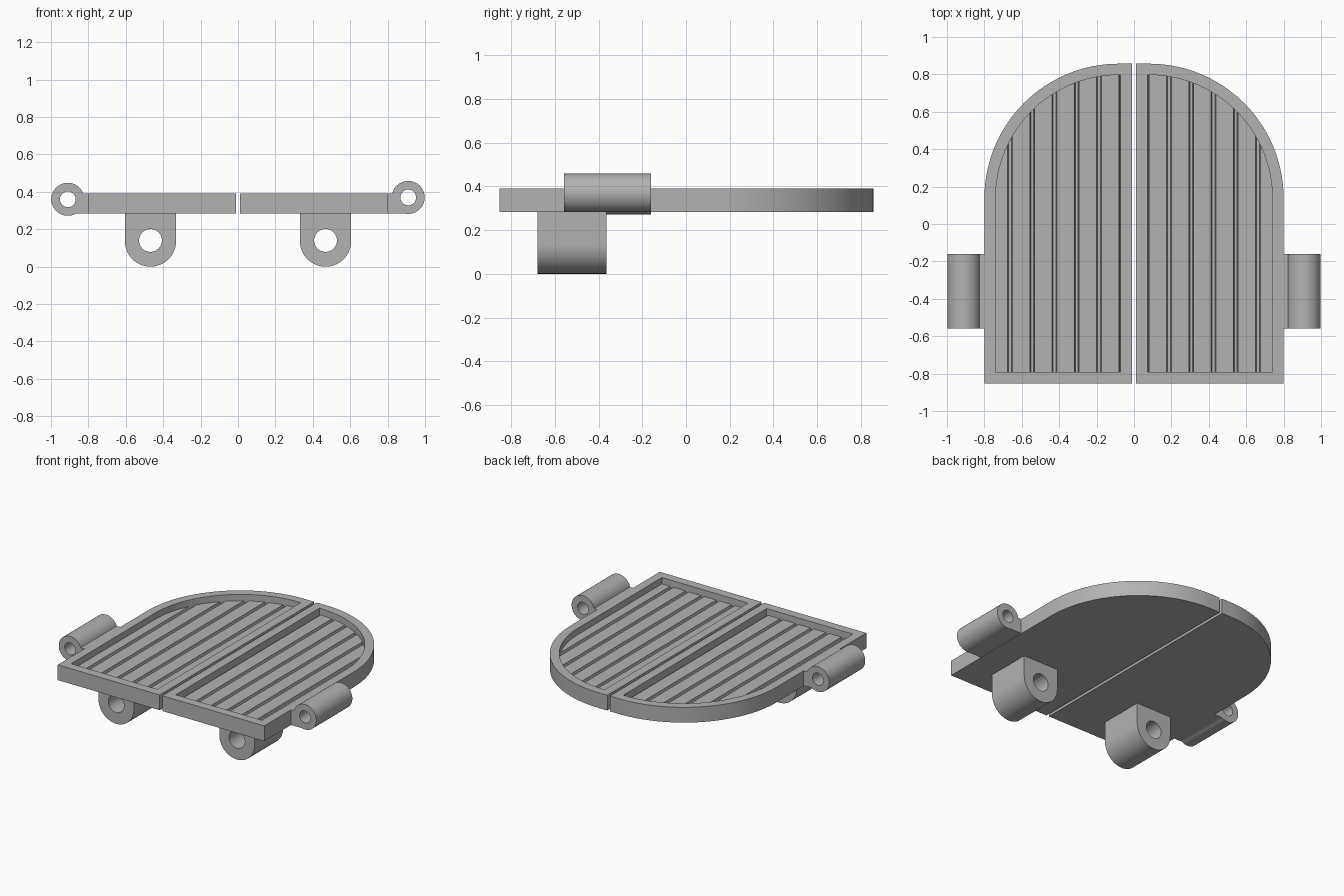
import bpy, bmesh
from math import sin, cos, asin, pi

cube = bpy.data.objects.get("Cube")
if cube:
    bpy.data.objects.remove(cube, do_unlink=True)

grey = bpy.data.materials.new("plain grey")
grey.use_nodes = True
grey.diffuse_color = (0.45, 0.45, 0.45, 1)
grey.node_tree.nodes["Principled BSDF"].inputs["Base Color"].default_value = (0.45, 0.45, 0.45, 1)

BOTTOM, TOP = 0.283, 0.39      # leaf thickness
FLOOR, PLANKS = 0.30, 0.345    # pocket floor and plank surface
ARC_X, ARC_Y = 0.08, 0.137     # centre of the arched end


def arc(cx, cy, r, a0, a1, n):
    return [(cx + r * cos(a0 + (a1 - a0) * i / n),
             cy + r * sin(a0 + (a1 - a0) * i / n)) for i in range(n + 1)]


def circle(cx, cy, r, n=48):
    return arc(cx, cy, r, 0, 2 * pi, n)[:-1]


def prism(name, profiles, lo, hi, axis):
    """Extrude closed profiles along z (xy profiles) or along y (xz profiles)."""
    bm = bmesh.new()
    for pts in profiles:
        rings = [[bm.verts.new((u, v, d) if axis == "z" else (u, d, v)) for u, v in pts]
                 for d in (lo, hi)]
        bm.faces.new(rings[0])
        bm.faces.new(rings[1])
        for i in range(len(pts)):
            j = (i + 1) % len(pts)
            bm.faces.new((rings[0][i], rings[0][j], rings[1][j], rings[1][i]))
    bmesh.ops.recalc_face_normals(bm, faces=bm.faces)
    mesh = bpy.data.meshes.new(name)
    bm.to_mesh(mesh)
    bm.free()
    mesh.materials.append(grey)
    obj = bpy.data.objects.new(name, mesh)
    bpy.context.collection.objects.link(obj)
    return obj


def activate(obj):
    bpy.ops.object.select_all(action="DESELECT")
    obj.select_set(True)
    bpy.context.view_layer.objects.active = obj


def cut(obj, cutter):
    mod = obj.modifiers.new("cut", "BOOLEAN")
    mod.operation = "DIFFERENCE"
    mod.solver = "EXACT"
    mod.object = cutter
    activate(obj)
    bpy.ops.object.modifier_apply(modifier=mod.name)
    bpy.data.objects.remove(cutter, do_unlink=True)


def finish(obj):
    activate(obj)
    bpy.ops.object.shade_smooth_by_angle(angle=pi / 6)


def flip(pts, s):
    return [(s * u, v) for u, v in pts]


def leaf_outline(x_in, y_front, r):
    """Half of an arched door: straight sides and a quarter round."""
    return ([(x_in, y_front), (ARC_X + r, y_front)]
            + arc(ARC_X, ARC_Y, r, 0, pi / 2, 40) + [(x_in, ARC_Y + r)])


def groove(x):
    return [(x - 0.013, PLANKS + 0.01), (x - 0.013, PLANKS), (x - 0.007, PLANKS - 0.03),
            (x + 0.007, PLANKS - 0.03), (x + 0.013, PLANKS), (x + 0.013, PLANKS + 0.01)]


for side, s, barrel_z in (("left", 1, 0.37), ("right", -1, 0.36)):
    # Leaf with a raised border around a pocket
    outer = flip(leaf_outline(0.01, -0.852, 0.72), s)
    inner = flip(leaf_outline(0.072, -0.79, 0.66), s)
    frame = prism(side + "_leaf_frame", [outer], BOTTOM, TOP, "z")
    cut(frame, prism("pocket_cutter", [inner], FLOOR, TOP + 0.1, "z"))
    finish(frame)

    # Planked panel in the pocket
    panel = prism(side + "_plank_panel", [inner], FLOOR, PLANKS, "z")
    grooves = [flip(groove(0.068 + 0.119 * i), s) for i in range(6)]
    cut(panel, prism("groove_cutter", grooves, -1, 1, "y"))
    finish(panel)

    # Hinge barrel and its neck
    r, cx = 0.088, 0.91
    a_low = -pi - asin((BOTTOM + 0.002 - barrel_z) / r)
    a_high = pi - asin((TOP - barrel_z) / r)
    profile = (arc(cx, barrel_z, r, a_low, a_high, 48)
               + [(0.795, TOP), (0.795, BOTTOM + 0.002)])
    barrel = prism(side + "_hinge_barrel", [flip(profile, s)], -0.558, -0.16, "y")
    cut(barrel, prism("pin_cutter", [circle(s * cx, barrel_z, 0.042)], -1, 1, "y"))
    finish(barrel)

    # Lug under the leaf
    lx, lz, lr = 0.468, 0.137, 0.137
    profile = arc(lx, lz, lr, -pi, 0, 32) + [(lx + lr, BOTTOM + 0.005), (lx - lr, BOTTOM + 0.005)]
    lug = prism(side + "_lug", [flip(profile, s)], -0.68, -0.363, "y")
    cut(lug, prism("lug_hole_cutter", [circle(s * lx, lz + 0.003, 0.061)], -1, 1, "y"))
    finish(lug)
